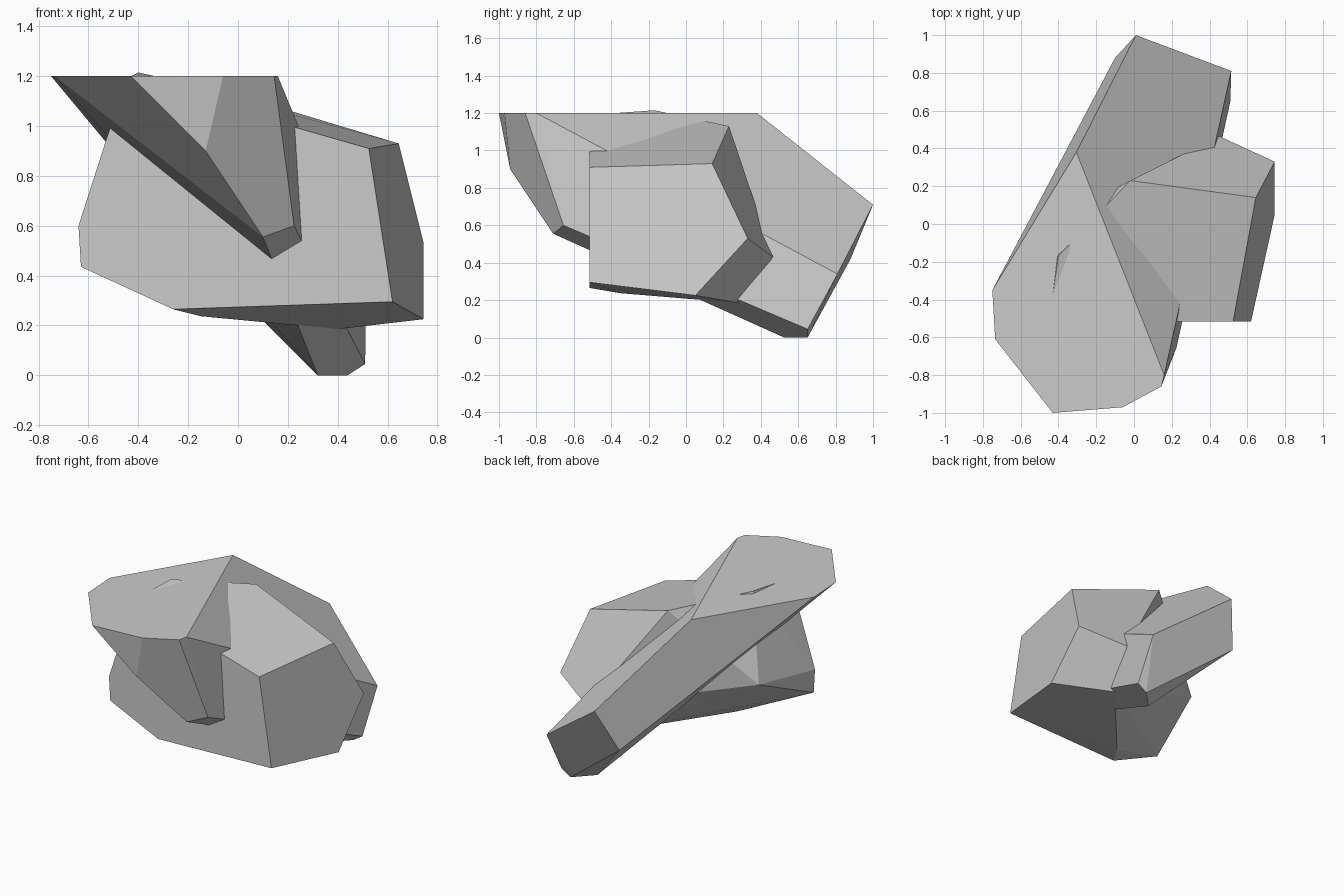
import bpy, bmesh, math

if "Cube" in bpy.data.objects:
    bpy.data.objects.remove(bpy.data.objects["Cube"])


def faceted_rock(name, points):
    """Convex flat-faced boulder wrapped around a few corner points."""
    bm = bmesh.new()
    for p in points:
        bm.verts.new(p)
    hull = bmesh.ops.convex_hull(bm, input=bm.verts)
    spare = {g for g in hull["geom_interior"] + hull["geom_unused"]
             if isinstance(g, bmesh.types.BMVert)}
    bmesh.ops.delete(bm, geom=list(spare), context='VERTS')
    bmesh.ops.dissolve_limit(bm, angle_limit=math.radians(3),
                             verts=bm.verts, edges=bm.edges)
    bmesh.ops.recalc_face_normals(bm, faces=bm.faces)
    mesh = bpy.data.meshes.new(name)
    bm.to_mesh(mesh)
    bm.free()
    obj = bpy.data.objects.new(name, mesh)
    bpy.context.collection.objects.link(obj)
    return obj


# Long leaning rock: flat top, sloping down to the back
top_outline = [(-.75, -.35), (-.735, -.61), (-.43, -1), (-.06, -.97),
               (.145, -.86), (.16, -.80), (-.305, .38)]
faceted_rock("leaning_rock", [(x, y, 1.2) for x, y in top_outline] + [
    (.01, 1, .71), (.515, .81, .34), (-.10, .88, .42),      # back end
    (.51, .65, .045), (.44, .65, 0), (.32, .525, 0),        # foot
    (-.13, -.94, .90), (.10, -.71, .555), (.225, -.655, .60)])  # front nose

# Wide rock: vertical flat front, crossing the leaning rock
front_outline = [(.525, .91), (-.45, 1.19), (-.64, .60), (-.63, .435),
                 (-.26, .265), (.62, .295)]
faceted_rock("wide_rock", [(x, -.515, z) for x, z in front_outline] + [
    (.645, .14, .93), (.745, .33, .53), (.745, .05, .225),  # right side
    (-.02, .23, 1.13), (-.40, -.17, 1.215),                 # top ridge
    (.45, .465, .43), (.40, .28, .185),                     # back
    (-.53, -.05, .64), (-.15, -.35, .237)])                 # left underside
